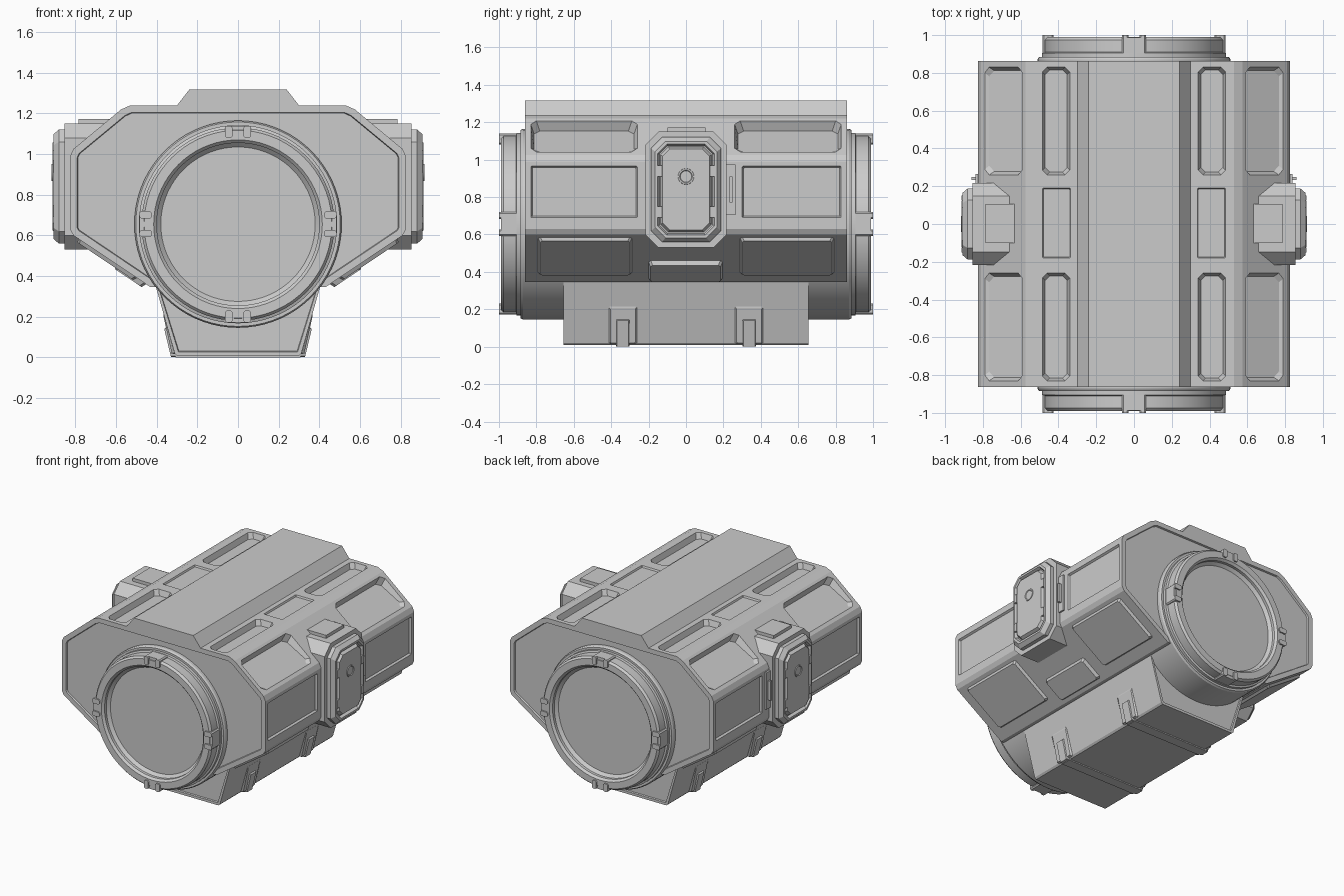
import bpy, bmesh, math
from mathutils import Vector, Matrix

if "Cube" in bpy.data.objects:
    bpy.data.objects.remove(bpy.data.objects["Cube"])


def finish(bm, name, smooth=False):
    bmesh.ops.recalc_face_normals(bm, faces=bm.faces)
    me = bpy.data.meshes.new(name)
    bm.to_mesh(me)
    bm.free()
    ob = bpy.data.objects.new(name, me)
    bpy.context.collection.objects.link(ob)
    if smooth:
        bpy.ops.object.select_all(action='DESELECT')
        ob.select_set(True)
        bpy.context.view_layer.objects.active = ob
        bpy.ops.object.shade_smooth_by_angle(angle=math.radians(25))
    return ob


def loft(bm, rings):
    """Closed solid through equal-length point rings; returns the end caps."""
    vs = [[bm.verts.new(p) for p in r] for r in rings]
    n = len(vs[0])
    for a, b in zip(vs, vs[1:]):
        for i in range(n):
            bm.faces.new((a[i], a[(i + 1) % n], b[(i + 1) % n], b[i]))
    return [bm.faces.new(vs[0]), bm.faces.new(vs[-1])]


def prism(name, half, y, inset=None):
    """Mirrored x-z profile extruded along y, ends optionally inset."""
    pts = half + [(-x, z) for x, z in reversed(half)]
    bm = bmesh.new()
    caps = loft(bm, [[(x, s * y, z) for x, z in pts] for s in (-1, 1)])
    bmesh.ops.recalc_face_normals(bm, faces=bm.faces)
    if inset:
        for d in (0, -inset[1]):
            bmesh.ops.inset_individual(bm, faces=caps, depth=d,
                                       thickness=inset[0] if d == 0 else 0.004)
    return finish(bm, name)


def octagon(a0, a1, b0, b1, c):
    return [(a0 + c, b0), (a1 - c, b0), (a1, b0 + c), (a1, b1 - c),
            (a1 - c, b1), (a0 + c, b1), (a0, b1 - c), (a0, b0 + c)]


def panel(bm, p0, p1, y0, y1, h0, h1, taper, c=0.012):
    """Tapered panel (h > 0) or pocket (h < 0) on the surface p0-p1, both sides."""
    p0, p1 = Vector(p0), Vector(p1)
    t = p1 - p0
    L = t.length
    t.normalize()
    n = Vector((t.y, -t.x))
    back = -0.03 if h1 > 0 else 0.03
    outer = octagon(0, L, y0, y1, c)
    inner = octagon(taper, L - taper, y0 + taper, y1 - taper, c)
    for sx in (-1, 1):
        rings = []
        for pts, lo, hi in ((outer, back, back), (outer, 0, 0), (inner, h0, h1)):
            ring = []
            for u, y in pts:
                q = p0 + t * u + n * (lo + (hi - lo) * u / L)
                ring.append((sx * q.x, y, q.y))
            rings.append(ring)
        loft(bm, rings)


def box(bm, x0, x1, y0, y1, z0, z1, both=True):
    for s in ((1, -1) if both else (1,)):
        loft(bm, [[(s * x, y0, z0), (s * x, y1, z0), (s * x, y1, z1), (s * x, y0, z1)]
                  for x in (x0, x1)])


# Main housing
body = prism("housing", [(.40, .345), (.43, .345), (.81, .60), (.826, .63), (.826, .99),
                         (.81, 1.025), (.575, 1.22), (.53, 1.24)], .862, (.035, .012))

# Pockets cut in the top, shoulders and sides
bm = bmesh.new()
for y0, y1 in ((.26, .83), (-.83, -.26)):
    panel(bm, (.79, 1.0416), (.59, 1.2076), y0, y1, -.012, -.06, .018, .03)
    panel(bm, (.485, 1.24), (.34, 1.24), y0, y1, -.04, -.04, .014, .025)
for y0, y1 in ((.30, .83), (-.83, -.26)):
    panel(bm, (.826, .69), (.826, .965), y0, y1, -.014, -.014, .008, .004)
panel(bm, (.485, 1.24), (.335, 1.24), -.18, .19, -.012, -.012, .005, .004)
cutter = finish(bm, "pocket_cutter")
cutter.hide_render = True
mod = body.modifiers.new("pockets", 'BOOLEAN')
mod.operation, mod.solver, mod.object = 'DIFFERENCE', 'EXACT', cutter
bpy.context.view_layer.objects.active = body
bpy.ops.object.modifier_apply(modifier=mod.name)
bpy.data.objects.remove(cutter)

# Raised plates on the lower slopes
bm = bmesh.new()


def low(z):
    return (.43 + (z - .345) * .38 / .255, z)


for y0, y1 in ((.29, .79), (-.79, -.29)):
    panel(bm, low(.39), low(.585), y0, y1, .018, .018, .01)
panel(bm, low(.36), low(.46), -.20, .195, .024, .024, .01)
finish(bm, "lower_plates")

# Top rail
prism("top_rail", [(.30, 1.23), (.30, 1.24), (.24, 1.317)], .862)

# Central drum with recessed end discs
half = [(.51, .872), (.503, .885), (.488, .885), (.488, .905), (.475, .91), (.475, .975),
        (.462, .99), (.415, .99), (.40, .975), (.40, .955), (.38, .935)]
prof = [(r, -y) for r, y in reversed(half)] + half
N = 72
bm = bmesh.new()
loft(bm, [[(r * math.cos(2 * math.pi * i / N), y, .655 + r * math.sin(2 * math.pi * i / N))
           for i in range(N)] for r, y in prof])
finish(bm, "drum", True)

# Four clips on each drum rim
bm = bmesh.new()
for k in range(4):
    for s in (-1, 1):
        start = len(bm.verts)
        for w0, w1, r0, r1, ya, yb in ((-.064, .064, .43, .484, .90, .988),
                                       (-.064, -.028, .425, .484, .95, 1.0),
                                       (.028, .064, .425, .484, .95, 1.0)):
            loft(bm, [[(x, s * y, z) for x, z in octagon(w0, w1, r0, r1, .008)]
                      for y in (ya, yb)])
        bm.verts.ensure_lookup_table()
        bmesh.ops.transform(bm, verts=bm.verts[start:], matrix=Matrix.Translation(
            (0, 0, .655)) @ Matrix.Rotation(k * math.pi / 2, 4, 'Y'))
finish(bm, "rim_clips")

# Side pods: stepped octagonal hatch
bm = bmesh.new()
steps = [(.5, .217, .53, 1.15, .07), (.855, .217, .53, 1.15, .07), (.855, .187, .56, 1.12, .06),
         (.882, .187, .56, 1.12, .06), (.908, .165, .582, 1.098, .055),
         (.908, .152, .597, 1.083, .05), (.888, .143, .606, 1.074, .045),
         (.888, .137, .612, 1.068, .042), (.912, .125, .624, 1.056, .038)]
for s in (-1, 1):
    loft(bm, [[(s * x, y, z) for y, z in octagon(-w, w, z0, z1, c)]
              for x, w, z0, z1, c in steps])
finish(bm, "side_pods")

# Pod trim: top plate, latch notches and side handles
bm = bmesh.new()
box(bm, .62, .785, -.10, .105, 1.13, 1.173)
for y in (-.14, .14):
    for z in (.72, .94):
        box(bm, .88, .914, y - .012, y + .012, z - .03, z + .03)
box(bm, .81, .838, .20, .265, .705, .975)
box(bm, .82, .86, .232, .248, .77, .91)
finish(bm, "pod_trim")

# Round button ring on each pod
bm = bmesh.new()
for s in (-1, 1):
    loft(bm, [[(s * x, r * math.cos(a), .91 + r * math.sin(a))
               for a in [2 * math.pi * i / 24 for i in range(24)]]
              for x, r in ((.90, .045), (.917, .042), (.917, .034), (.913, .03))])
finish(bm, "pod_buttons", True)

# Base
prism("base", [(.30, .008), (.312, .02), (.405, .35)], .655, (.02, .01))

# Clamps and straps around the base
bm = bmesh.new()


def side(z):
    return (.307 + z * .093 / .33, z)


for c in (-.338, .338):
    panel(bm, side(.015), side(.215), c - .075, c + .075, .014, .002, .008, .006)
    panel(bm, side(.002), side(.15), c - .037, c + .037, .022, .016, .006, .004)
    box(bm, -.308, .308, c - .037, c + .037, 0, .02, False)
finish(bm, "base_clamps")
